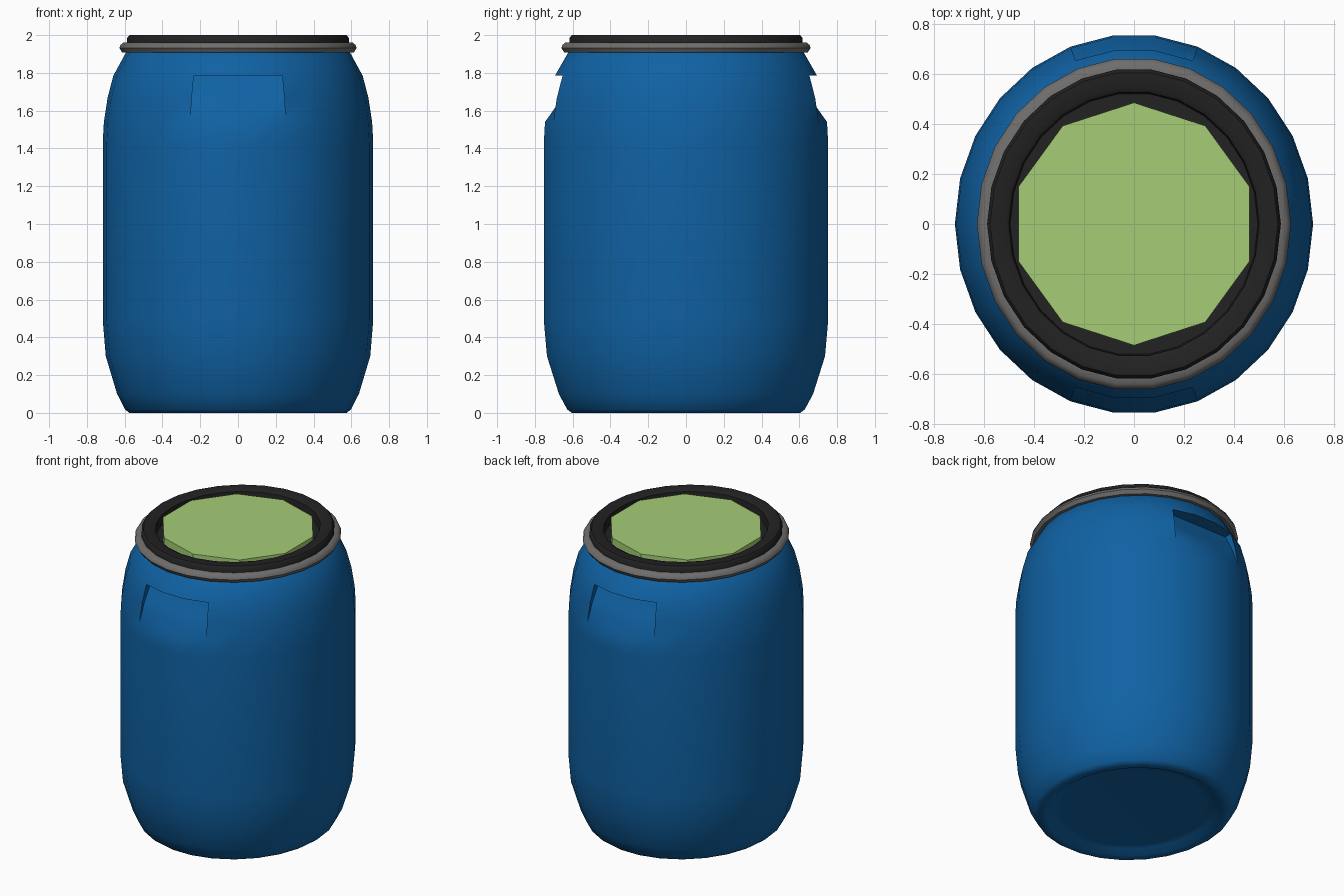
import bpy, bmesh, math

if "Cube" in bpy.data.objects:
    bpy.data.objects.remove(bpy.data.objects["Cube"])

YS = 1.059   # barrel is slightly deeper than wide
N = 26       # sides of the barrel


def material(name, rgb):
    m = bpy.data.materials.new(name)
    m.diffuse_color = (*rgb, 1)
    m.use_nodes = True
    m.node_tree.nodes["Principled BSDF"].inputs["Base Color"].default_value = m.diffuse_color
    return m


blue = material("blue plastic", (0.005, 0.122, 0.37))
black = material("black lid", (0.016, 0.016, 0.016))
grey = material("grey metal", (0.16, 0.155, 0.15))
green = material("light green", (0.38, 0.61, 0.18))


def finish(bm, name, mat, angle):
    bmesh.ops.recalc_face_normals(bm, faces=bm.faces)
    me = bpy.data.meshes.new(name)
    bm.to_mesh(me)
    bm.free()
    me.materials.append(mat)
    if angle:
        me.shade_smooth()
        me.set_sharp_from_angle(angle=math.radians(angle))
    ob = bpy.data.objects.new(name, me)
    bpy.context.collection.objects.link(ob)
    return ob


def lathe(bm, profile, n=N, ys=YS, turn=0.0, loop=False, skip=()):
    """Rings of n points; ends are capped, or joined when loop is set."""
    rings = []
    for r, z in profile:
        rings.append([bm.verts.new((r * math.cos(turn + math.tau * i / n),
                                    r * ys * math.sin(turn + math.tau * i / n), z))
                      for i in range(n)])
    count = len(rings) if loop else len(rings) - 1
    for k in range(count):
        a, b = rings[k], rings[(k + 1) % len(rings)]
        for i in range(n):
            if (k, i) not in skip:
                j = (i + 1) % n
                bm.faces.new((a[i], a[j], b[j], b[i]))
    if not loop:
        bm.faces.new(rings[0])
        bm.faces.new(rings[-1])
    return rings


# Barrel body with a hand grip sunk into the front and back
body = [(0.44, 0.035), (0.49, 0.03), (0.53, 0.0), (0.575, 0.0), (0.598, 0.018),
        (0.64, 0.10), (0.70, 0.30), (0.716, 0.49), (0.716, 1.43),
        (0.71, 1.54), (0.69, 1.67), (0.66, 1.785), (0.592, 1.91), (0.57, 1.925)]
LOW = 9                                   # profile row where the grip begins
grips = [(5, 1), (18, -1)]                # first column and y side of each grip
skip = {(LOW + k, c + i) for c, s in grips for k in (0, 1) for i in range(3)}
bm = bmesh.new()
rings = lathe(bm, body, skip=skip)
for c, s in grips:
    cols = range(c, c + 4)
    low, mid, top = ([rings[LOW + k][i] for i in cols] for k in range(3))
    mid_in = [bm.verts.new((v.co.x, s * 0.655, v.co.z)) for v in mid]
    top_in = [bm.verts.new((v.co.x, s * 0.60, v.co.z)) for v in top]
    for a, b in ((low, mid_in), (mid_in, top_in), (top_in, top)):
        for i in range(3):
            bm.faces.new((a[i], a[i + 1], b[i + 1], b[i]))
    for i in (0, 3):                      # side walls
        bm.faces.new((low[i], mid[i], mid_in[i]))
        bm.faces.new((mid[i], top[i], top_in[i], mid_in[i]))
finish(bm, "barrel_body", blue, 40)

# Clamp ring
bm = bmesh.new()
lathe(bm, [(0.575, 1.908), (0.613, 1.908), (0.628, 1.932), (0.622, 1.948),
           (0.607, 1.961), (0.575, 1.961)], loop=True)
finish(bm, "clamp_ring", grey, 50)

# Lid with a raised rim and sunken middle
bm = bmesh.new()
lathe(bm, [(0.565, 1.928), (0.587, 1.94), (0.587, 1.985), (0.575, 2.0),
           (0.515, 2.0), (0.50, 1.99), (0.495, 1.935)])
finish(bm, "lid", black, 40)

# Ten-sided plate on the lid
bm = bmesh.new()
lathe(bm, [(0.485, 1.93), (0.485, 1.99)], n=10, ys=1.0, turn=math.pi / 2)
finish(bm, "lid_plate", green, 0)
